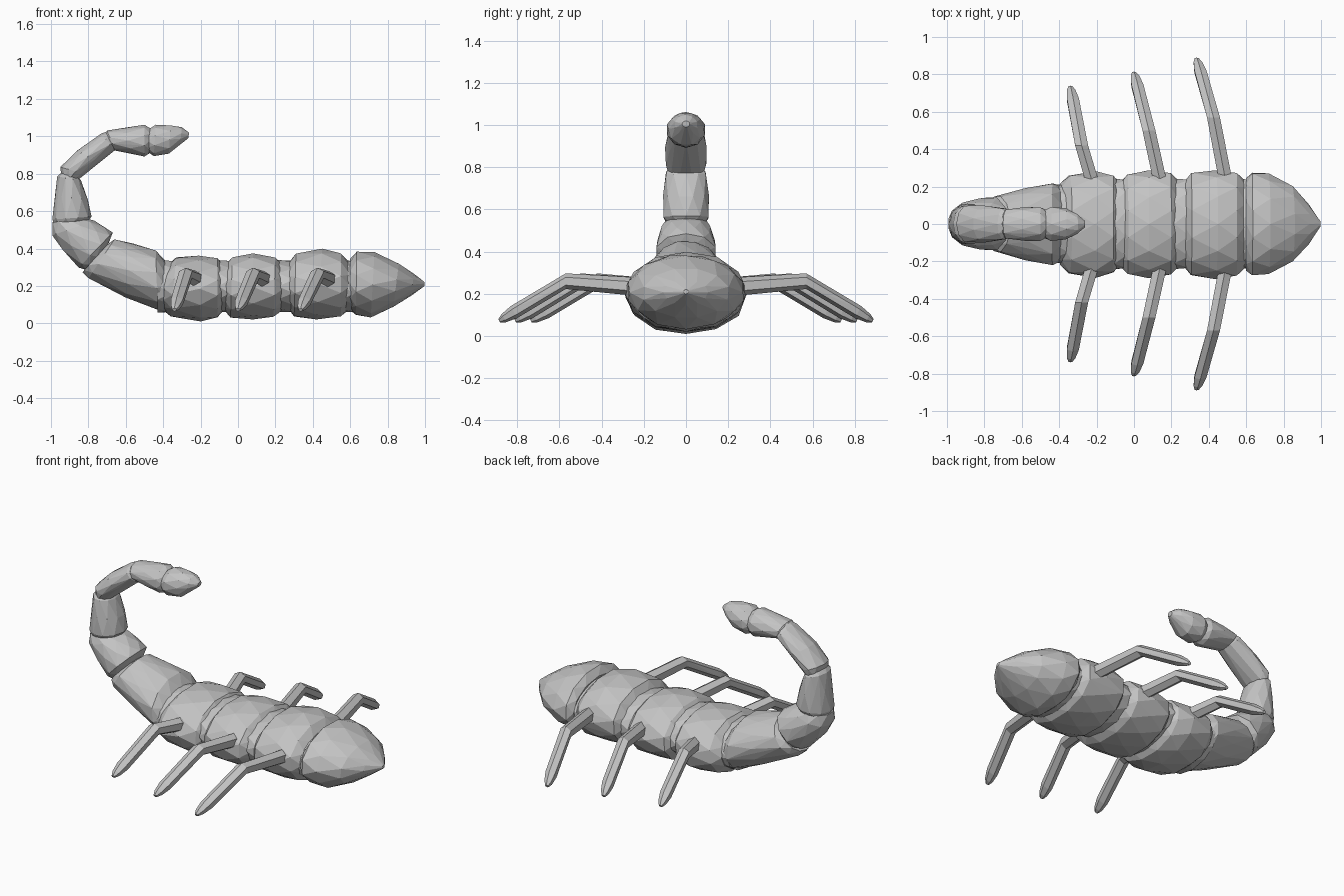
import bpy, bmesh, math, random
from mathutils import Vector

random.seed(4)
if "Cube" in bpy.data.objects:
    bpy.data.objects.remove(bpy.data.objects["Cube"], do_unlink=True)

grey = bpy.data.materials.new("shell grey")
grey.use_nodes = True
COL = (0.55, 0.55, 0.55, 1)
grey.diffuse_color = COL
grey.node_tree.nodes["Principled BSDF"].inputs["Base Color"].default_value = COL


def ring(centre, u, v, sides, phase=0.0, jitter=0.0):
    """Points of an ellipse spanned by the half-axes u and v."""
    pts = []
    for i in range(sides):
        a = math.tau * (i + phase) / sides
        s = 1 + random.uniform(-jitter, jitter)
        pts.append(centre + (u * math.cos(a) + v * math.sin(a)) * s)
    return pts


def faceted(name, points):
    """Flat-faced convex solid around the points."""
    bm = bmesh.new()
    for p in points:
        bm.verts.new(p)
    res = bmesh.ops.convex_hull(bm, input=bm.verts[:])
    loose = {g for g in res["geom_interior"] + res["geom_unused"]
             if isinstance(g, bmesh.types.BMVert)}
    bmesh.ops.delete(bm, geom=list(loose), context="VERTS")
    bmesh.ops.dissolve_limit(bm, angle_limit=math.radians(4),
                             verts=bm.verts[:], edges=bm.edges[:])
    bmesh.ops.recalc_face_normals(bm, faces=bm.faces[:])
    me = bpy.data.meshes.new(name)
    bm.to_mesh(me)
    bm.free()
    me.materials.append(grey)
    ob = bpy.data.objects.new(name, me)
    bpy.context.collection.objects.link(ob)
    return ob


def segment(name, stations, sides=12):
    """Stations: upper x, upper z, lower x, lower z, half-width in y."""
    pts = []
    for k, (tx, tz, bx, bz, w) in enumerate(stations):
        top, bot = Vector((tx, 0, tz)), Vector((bx, 0, bz))
        pts += ring((top + bot) / 2, Vector((0, w * 1.01, 0)), (top - bot) / 2 * 1.01,
                    sides, 0.5 * (k % 2), 0.015)
    faceted(name, pts)


# Head and body
segment("head", [(0.60, 0.345, 0.60, 0.07, 0.245), (0.635, 0.385, 0.63, 0.042, 0.278),
                 (0.73, 0.378, 0.71, 0.035, 0.265), (0.86, 0.32, 0.83, 0.085, 0.205),
                 (0.94, 0.265, 0.93, 0.15, 0.105), (0.998, 0.22, 0.998, 0.20, 0.012)])
segment("front_body", [(0.26, 0.31, 0.26, 0.09, 0.215), (0.31, 0.375, 0.30, 0.035, 0.28),
                       (0.45, 0.398, 0.42, 0.02, 0.288), (0.55, 0.378, 0.55, 0.035, 0.278),
                       (0.60, 0.32, 0.60, 0.08, 0.225)])
segment("middle_body", [(-0.08, 0.30, -0.08, 0.08, 0.215), (-0.03, 0.355, -0.04, 0.028, 0.27),
                        (0.08, 0.37, 0.08, 0.02, 0.283), (0.20, 0.357, 0.19, 0.03, 0.275),
                        (0.25, 0.30, 0.25, 0.08, 0.215)])
segment("rear_body", [(-0.39, 0.30, -0.40, 0.07, 0.215), (-0.33, 0.355, -0.36, 0.033, 0.268),
                      (-0.21, 0.36, -0.20, 0.01, 0.283), (-0.11, 0.35, -0.11, 0.03, 0.265),
                      (-0.07, 0.30, -0.07, 0.08, 0.21)])

# Recessed joints between the body segments
for name, x, half in (("front_neck", 0.59, 0.03), ("middle_neck", 0.255, 0.04),
                      ("rear_neck", -0.075, 0.03), ("tail_neck", -0.39, 0.04)):
    segment(name, [(x + d, 0.335, x + d, 0.06, 0.24 if x > -0.3 else 0.21)
                   for d in (-half, half)])

# Tail, curling up and forward
segment("tail_base", [(-0.385, 0.33, -0.395, 0.07, 0.20), (-0.44, 0.392, -0.43, 0.07, 0.222),
                      (-0.56, 0.425, -0.60, 0.14, 0.19), (-0.66, 0.45, -0.80, 0.24, 0.15),
                      (-0.70, 0.42, -0.83, 0.275, 0.115)])
segment("tail_link_1", [(-0.69, 0.43, -0.82, 0.285, 0.115), (-0.67, 0.485, -0.85, 0.30, 0.145),
                        (-0.71, 0.515, -0.94, 0.39, 0.135), (-0.77, 0.55, -0.993, 0.47, 0.118),
                        (-0.81, 0.56, -0.995, 0.54, 0.095)], 10)
segment("tail_link_2", [(-0.81, 0.535, -0.98, 0.525, 0.09), (-0.783, 0.57, -0.993, 0.555, 0.11),
                        (-0.80, 0.66, -0.98, 0.68, 0.106), (-0.84, 0.765, -0.965, 0.785, 0.098),
                        (-0.87, 0.80, -0.94, 0.81, 0.07)], 10)
segment("tail_link_3", [(-0.85, 0.77, -0.945, 0.785, 0.085), (-0.825, 0.80, -0.95, 0.835, 0.10),
                        (-0.745, 0.86, -0.86, 0.925, 0.097), (-0.66, 0.925, -0.73, 1.015, 0.085),
                        (-0.64, 0.96, -0.69, 1.03, 0.055)], 10)
segment("tail_link_4", [(-0.72, 1.00, -0.68, 0.935, 0.06), (-0.70, 1.03, -0.66, 0.925, 0.08),
                        (-0.60, 1.047, -0.57, 0.908, 0.09), (-0.50, 1.06, -0.50, 0.893, 0.092),
                        (-0.47, 1.045, -0.475, 0.905, 0.075)], 10)
segment("stinger", [(-0.485, 1.035, -0.485, 0.915, 0.07), (-0.44, 1.06, -0.45, 0.895, 0.094),
                    (-0.36, 1.06, -0.37, 0.905, 0.083), (-0.30, 1.048, -0.31, 0.955, 0.055),
                    (-0.262, 1.02, -0.265, 0.99, 0.018)], 10)

# Legs: body x, knee x, knee y, tip x, tip y
X, Z = Vector((1, 0, 0)), Vector((0, 0, 1))
LEGS = {"head_end": (0.50, 0.425, 0.57, 0.335, 0.885),
        "middle": (0.15, 0.08, 0.50, 0.0, 0.81),
        "tail_end": (-0.21, -0.28, 0.42, -0.34, 0.735)}
for pos, (bx, kx, ky, tx, ty) in LEGS.items():
    for side, s in (("front", -1), ("back", 1)):
        base = Vector((bx, s * 0.18, 0.23))
        knee = Vector((kx, s * ky, 0.26))
        tip = Vector((tx, s * ty, 0.072))
        lean = Vector((0, s * 0.45, 0.9))
        knee_ring = ring(knee, X * 0.04, Z * 0.037, 6, 0.5)
        faceted(f"{pos}_{side}_upper_leg",
                ring(base, X * 0.042, Z * 0.045, 6, 0.5) + knee_ring)
        faceted(f"{pos}_{side}_lower_leg", knee_ring
                + ring(knee.lerp(tip, 0.78), X * 0.037, lean * 0.032, 6, 0.5)
                + ring(knee.lerp(tip, 0.93), X * 0.026, lean * 0.022, 6, 0.5)
                + ring(tip, X * 0.012, lean * 0.010, 6, 0.5))
